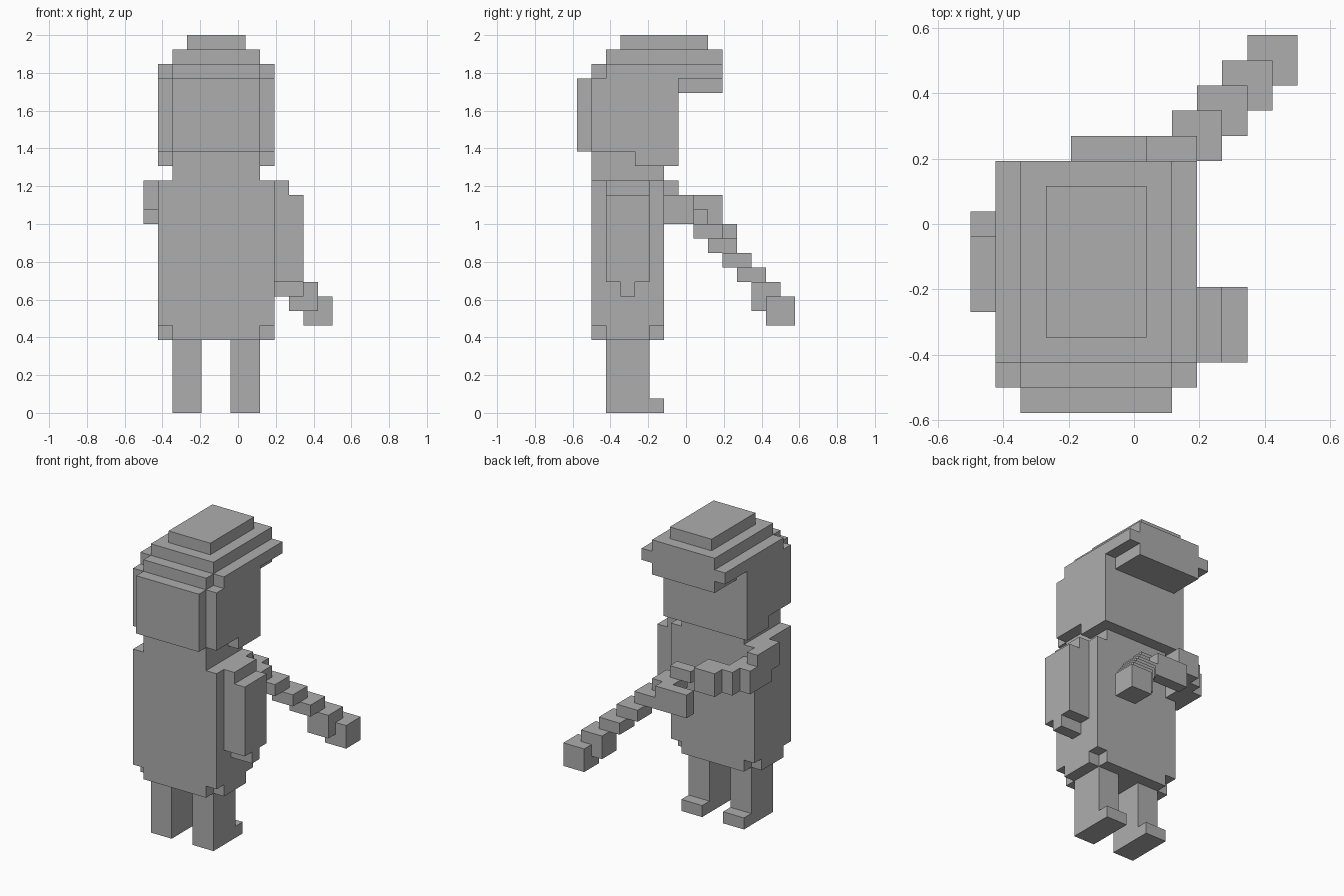
import bpy
import bmesh
from mathutils import Vector

if "Cube" in bpy.data.objects:
    bpy.data.objects.remove(bpy.data.objects["Cube"], do_unlink=True)

UNIT = 2 / 26                      # edge of one block
ORIGIN = Vector((-6.5, -7.5, 0))   # corner of the block grid

grey = bpy.data.materials.new("plain_grey")
grey.use_nodes = True
colour = (0.42, 0.42, 0.42, 1)
grey.diffuse_color = colour
grey.node_tree.nodes["Principled BSDF"].inputs["Base Color"].default_value = colour


def part(name, *boxes):
    """One object from boxes given as (x range, y range, z range) in blocks."""
    bm = bmesh.new()
    for ranges in boxes:
        low = Vector([r[0] for r in ranges])
        high = Vector([r[1] for r in ranges])
        cube = bmesh.ops.create_cube(bm, size=1)
        for v in cube["verts"]:
            t = v.co + Vector((0.5, 0.5, 0.5))
            v.co = [(ORIGIN[i] + low[i] + t[i] * (high[i] - low[i])) * UNIT
                    for i in range(3)]
    mesh = bpy.data.meshes.new(name)
    bm.to_mesh(mesh)
    bm.free()
    mesh.materials.append(grey)
    obj = bpy.data.objects.new(name, mesh)
    bpy.context.collection.objects.link(obj)
    return obj


# Legs with feet
for side, x in (("right", 2), ("left", 6)):
    part(side + "_leg",
         ((x, x + 2), (2, 5), (0, 5)),
         ((x, x + 2), (5, 6), (0, 1)))

# Torso with notched lower corners, and neck
part("torso",
     ((1, 9), (1, 6), (6, 16)),
     ((2, 8), (1, 6), (5, 6)),
     ((1, 9), (2, 5), (5, 6)))
part("neck", ((2, 8), (1, 6), (16, 18)))

# Head with the raised panel
part("head",
     ((1, 9), (1, 7), (18, 23)),
     ((1, 9), (4, 7), (17, 18)))
part("head_panel", ((2, 8), (0, 1), (18, 23)))

# Stepped cap and brim
part("cap",
     ((1, 9), (2, 10), (23, 24)),
     ((2, 8), (1, 2), (23, 24)),
     ((2, 8), (2, 10), (24, 25)),
     ((3, 7), (3, 9), (25, 26)))
part("brim", ((2, 8), (7, 10), (22, 23)))

# Hanging arm
part("left_arm",
     ((9, 11), (2, 5), (9, 15)),
     ((9, 10), (2, 5), (15, 16)))
part("left_hand", ((9, 11), (3, 4), (8, 9)))

# Arm reaching across the body
part("right_arm",
     ((0, 1), (4, 7), (14, 16)),
     ((0, 1), (5, 8), (13, 15)),
     ((1, 2), (6, 9), (13, 15)),
     ((2, 4), (8, 10), (13, 15)))
part("right_hand", ((4, 7), (10, 11), (11, 13)))

# Staff stepping diagonally down and outward
part("staff_grip", ((5, 7), (8, 9), (13, 14)))
levels = ((12, 13), (11, 12), (10, 11), (9, 10), (7, 9), (6, 8))
part("staff", *[((6 + i, 8 + i), (8 + i, 10 + i), z)
                for i, z in enumerate(levels)])
